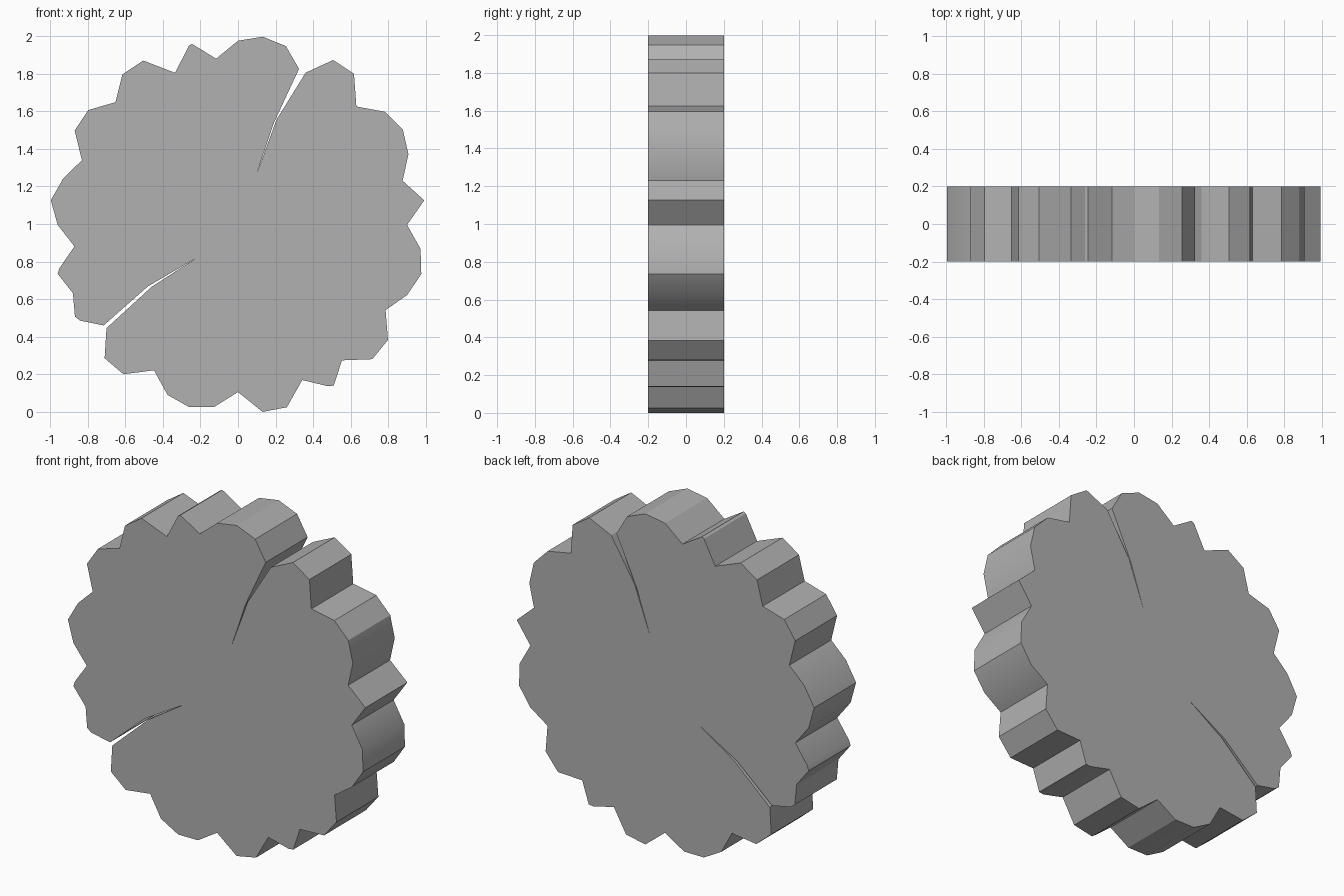
import bpy, bmesh
from math import sin, cos, radians

if "Cube" in bpy.data.objects:
    bpy.data.objects.remove(bpy.data.objects["Cube"])

# Scalloped rim: radius at every 7.5 degrees, clockwise from the top
RADII = [.98, 1.01, .985, .89, 1.013, 1.014, .891, .988, 1.013, .982, .907, 1.0,
         .90, .98, 1.01, .975, .907, 1.006, 1.011, .909, .996, .894, 1.005, 1.004,
         .89, .978, 1.004, .98, .894, 1.002, 1.004, .89, .983, .951, .993, .878,
         .96, 1.005, .962, .899, 1.004, 1.004, .923, 1.01, 1.01, .876, .995, .892]

# Rim steps replaced by finer (x, z) detail: two cracks and the blunt tips
DETAIL = {
    3: [(.325, 1.83), (.285, 1.745), (.19, 1.54), (.095, 1.26), (.205, 1.56), (.36, 1.81)],
    20: [(.51, .145), (.48, .141)],
    31: [(-.70, .45), (-.46, .67), (-.22, .825), (-.48, .672), (-.715, .465)],
    32: [(-.84, .49), (-.868, .512)],
    34: [(-.96, .74), (-.95, .77)],
    46: [(-.26, 1.955), (-.245, 1.963)],
}
HALF = 0.2


def outline():
    pts = []
    for k, r in enumerate(RADII):
        a = radians(7.5 * k)
        pts += DETAIL.get(k, [(r * sin(a), 1 + r * cos(a))])
    return pts


# Thick slab from the outline
bm = bmesh.new()
face = bm.faces.new([bm.verts.new((x, HALF, z)) for x, z in outline()])
ext = bmesh.ops.extrude_face_region(bm, geom=[face], use_keep_orig=True)
verts = [g for g in ext["geom"] if isinstance(g, bmesh.types.BMVert)]
bmesh.ops.translate(bm, verts=verts, vec=(0, -2 * HALF, 0))
bmesh.ops.recalc_face_normals(bm, faces=bm.faces)
bmesh.ops.triangulate(bm, faces=[f for f in bm.faces if len(f.verts) > 4])
zmin = min(v.co.z for v in bm.verts)
bmesh.ops.translate(bm, verts=bm.verts, vec=(0, 0, -zmin))
mesh = bpy.data.meshes.new("cracked_disc")
bm.to_mesh(mesh)
bm.free()

disc = bpy.data.objects.new("cracked_disc", mesh)
bpy.context.collection.objects.link(disc)
bpy.context.view_layer.objects.active = disc
disc.select_set(True)
bpy.ops.object.shade_smooth_by_angle(angle=radians(30))

# Darker grey surface
mat = bpy.data.materials.new("dark_grey")
mat.diffuse_color = (0.44, 0.44, 0.44, 1)
mat.use_nodes = True
mat.node_tree.nodes["Principled BSDF"].inputs["Base Color"].default_value = mat.diffuse_color
mesh.materials.append(mat)
